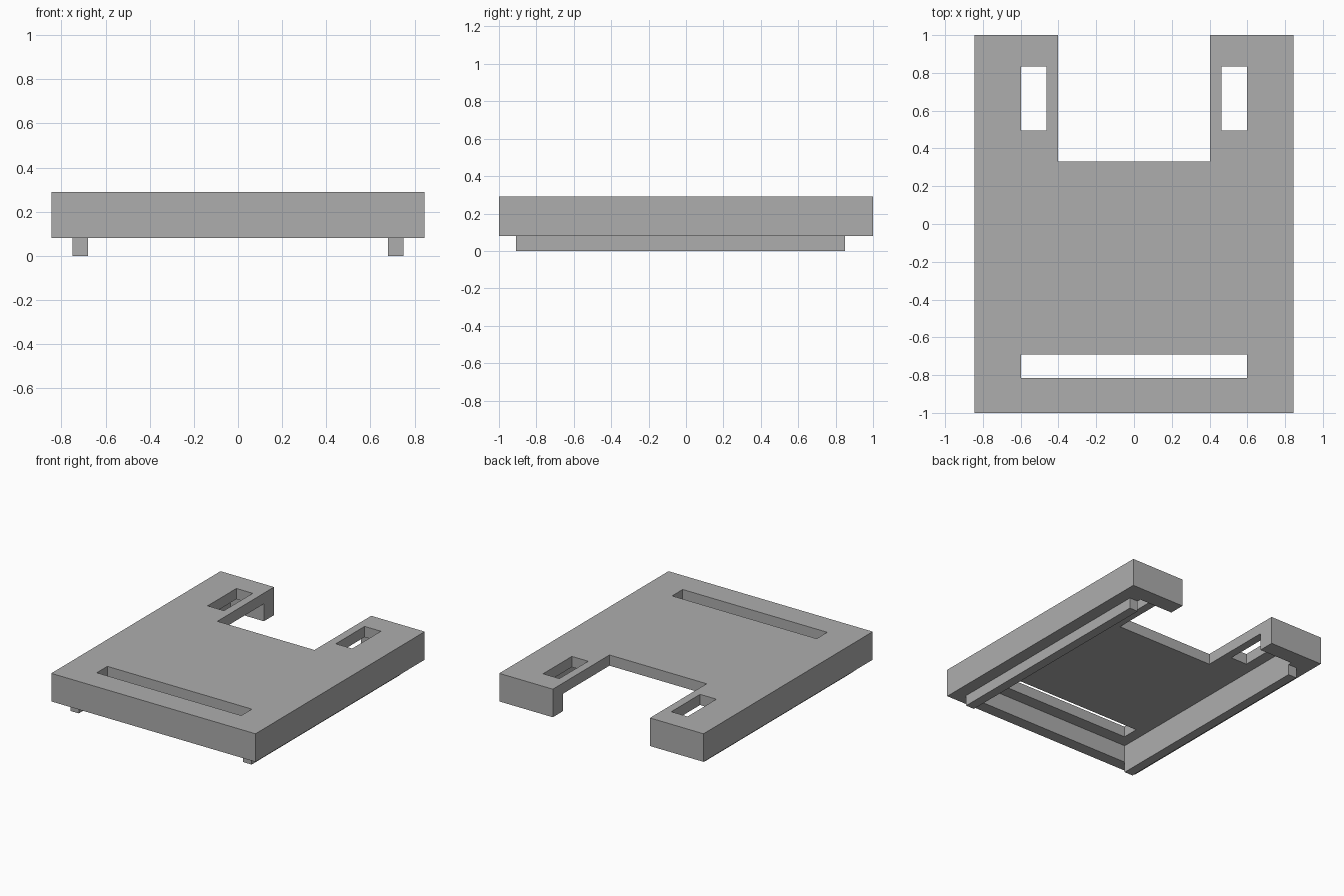
import bpy

if "Cube" in bpy.data.objects:
    bpy.data.objects.remove(bpy.data.objects["Cube"])

grey = bpy.data.materials.new("plain grey")
grey.diffuse_color = (0.42, 0.42, 0.42, 1)
grey.use_nodes = True
grey.node_tree.nodes["Principled BSDF"].inputs["Base Color"].default_value = grey.diffuse_color


def box(name, x, y, z):
    """Box spanning the given (min, max) ranges."""
    bpy.ops.mesh.primitive_cube_add(size=1)
    ob = bpy.context.object
    ob.name = name
    for v in ob.data.vertices:
        v.co = [r[0] if c < 0 else r[1] for c, r in zip(v.co, (x, y, z))]
    ob.data.materials.append(grey)
    return ob


def cut(target, x, y, z):
    """Subtract a box from the target and discard the cutter."""
    cutter = box("cutter", x, y, z)
    cutter.hide_render = True
    mod = target.modifiers.new("cut", "BOOLEAN")
    mod.operation = "DIFFERENCE"
    mod.solver = "EXACT"
    mod.object = cutter
    bpy.context.view_layer.objects.active = target
    bpy.ops.object.modifier_apply(modifier=mod.name)
    bpy.data.objects.remove(cutter, do_unlink=True)


# Tray body, open underneath
tray = box("tray", (-0.845, 0.845), (-1, 1), (0.08, 0.29))
cut(tray, (-0.68, 0.68), (-0.91, 0.88), (0, 0.21))

# Notch at the back, between the two arms
cut(tray, (-0.402, 0.402), (0.33, 1.2), (0, 0.4))

# Long slot at the front, short slot in each arm
cut(tray, (-0.598, 0.598), (-0.815, -0.69), (0.1, 0.4))
for x in ((-0.598, -0.463), (0.463, 0.598)):
    cut(tray, x, (0.495, 0.835), (0.1, 0.4))

# Rails under the side walls
for side, x in (("left", (-0.75, -0.68)), ("right", (0.68, 0.75))):
    box(side + "_rail", x, (-0.91, 0.85), (0, 0.08))
